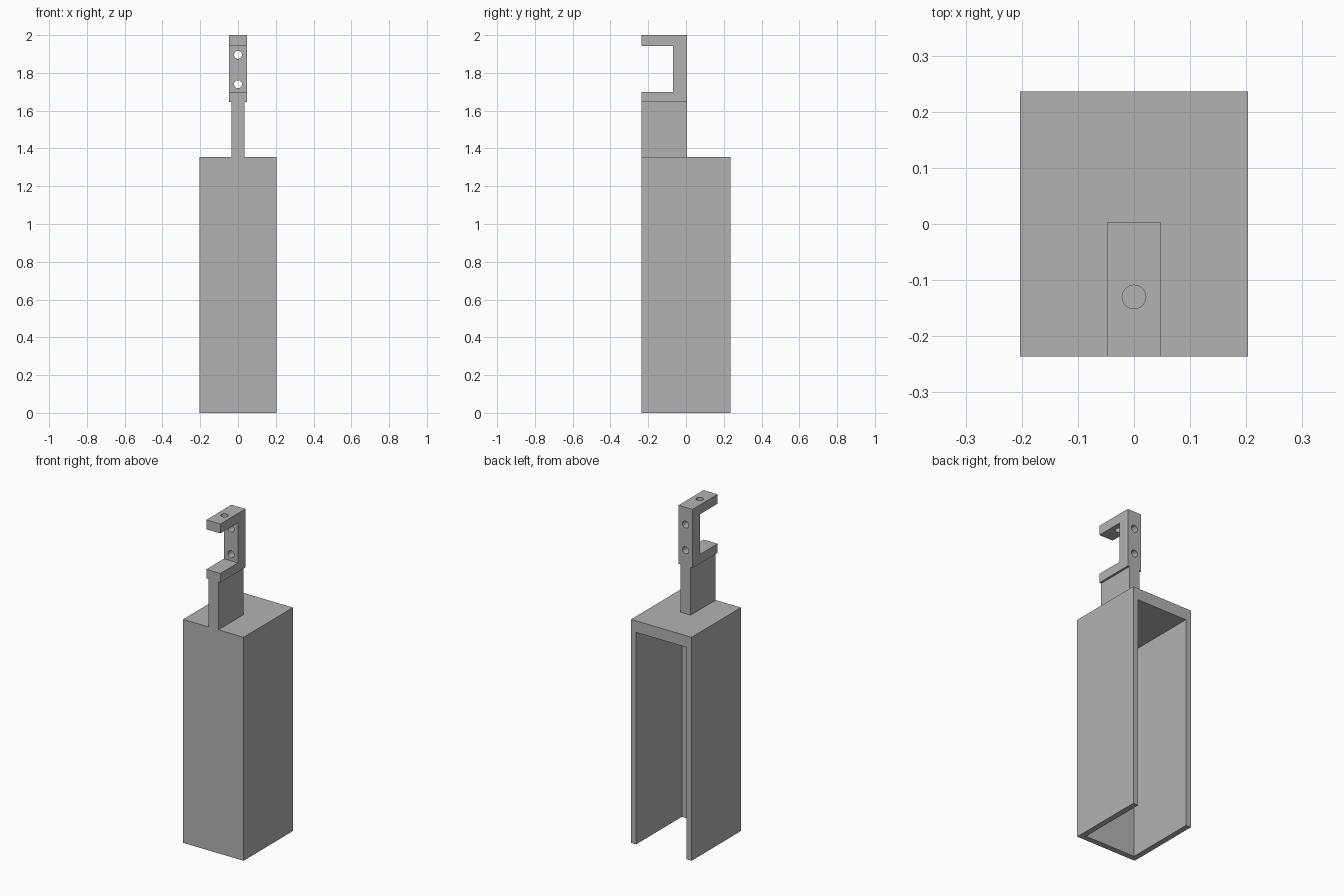
import bpy
import bmesh
from math import pi
from mathutils import Matrix, Vector

default = bpy.data.objects.get("Cube")
if default:
    bpy.data.objects.remove(default, do_unlink=True)

grey = bpy.data.materials.new("plain_grey")
grey.use_nodes = True
grey.diffuse_color = (0.45, 0.45, 0.45, 1)
grey.node_tree.nodes["Principled BSDF"].inputs["Base Color"].default_value = (0.45, 0.45, 0.45, 1)

# Main dimensions
HALF_X, FRONT, BACK = 0.203, -0.236, 0.236
BOX_TOP, WALL, ROOF = 1.355, 0.034, 0.07
STEM_HALF, STEM_TOP, STEM_BACK = 0.034, 1.645, 0.004
CLIP_HALF, HOLE_RADIUS = 0.047, 0.021


def add_object(name, bm):
    bmesh.ops.recalc_face_normals(bm, faces=bm.faces)
    mesh = bpy.data.meshes.new(name)
    bm.to_mesh(mesh)
    bm.free()
    mesh.materials.append(grey)
    obj = bpy.data.objects.new(name, mesh)
    bpy.context.collection.objects.link(obj)
    return obj


def block(name, low, high):
    low, high = Vector(low), Vector(high)
    bm = bmesh.new()
    place = Matrix.Translation((low + high) / 2) @ Matrix.Diagonal((*(high - low), 1))
    bmesh.ops.create_cube(bm, size=1, matrix=place)
    return add_object(name, bm)


def side_profile(name, points, half_width):
    """Extrude a (y, z) outline across x."""
    bm = bmesh.new()
    face = bm.faces.new([bm.verts.new((-half_width, y, z)) for y, z in points])
    result = bmesh.ops.extrude_face_region(bm, geom=[face])
    verts = [v for v in result["geom"] if isinstance(v, bmesh.types.BMVert)]
    bmesh.ops.translate(bm, verts=verts, vec=(2 * half_width, 0, 0))
    return add_object(name, bm)


def drill(centre, rotation=Matrix()):
    bm = bmesh.new()
    bmesh.ops.create_cone(bm, cap_ends=True, segments=32, radius1=HOLE_RADIUS,
                          radius2=HOLE_RADIUS, depth=0.2,
                          matrix=Matrix.Translation(centre) @ rotation)
    return add_object("drill_cutter", bm)


def cut(obj, cutter):
    cutter.hide_render = True
    mod = obj.modifiers.new("cut", "BOOLEAN")
    mod.operation = "DIFFERENCE"
    mod.solver = "EXACT"
    mod.object = cutter
    bpy.context.view_layer.objects.active = obj
    bpy.ops.object.modifier_apply(modifier=mod.name)
    bpy.data.objects.remove(cutter, do_unlink=True)


# Housing, hollow and open at the back and bottom
housing = block("housing", (-HALF_X, FRONT, 0), (HALF_X, BACK, BOX_TOP))
cut(housing, block("cavity_cutter", (WALL - HALF_X, FRONT + WALL, -0.1),
                   (HALF_X - WALL, BACK + 0.1, BOX_TOP - ROOF)))

# Stem, flush with the housing front
block("stem", (-STEM_HALF, FRONT, BOX_TOP), (STEM_HALF, STEM_BACK, STEM_TOP))

# C-shaped clip, open to the front
clip = side_profile("clip", [
    (FRONT, STEM_TOP), (STEM_BACK, STEM_TOP), (STEM_BACK, 2), (FRONT, 2),
    (FRONT, 1.943), (-0.068, 1.943), (-0.068, 1.7), (FRONT, 1.7)], CLIP_HALF)

# Two screw holes through the upright and one through the top arm
for z in (1.74, 1.895):
    cut(clip, drill((0, -0.03, z), Matrix.Rotation(pi / 2, 4, "X")))
cut(clip, drill((0, -0.13, 2)))

# Smooth hole walls, crisp edges
bpy.ops.object.select_all(action="DESELECT")
clip.select_set(True)
bpy.context.view_layer.objects.active = clip
bpy.ops.object.shade_smooth_by_angle(angle=pi / 6)
